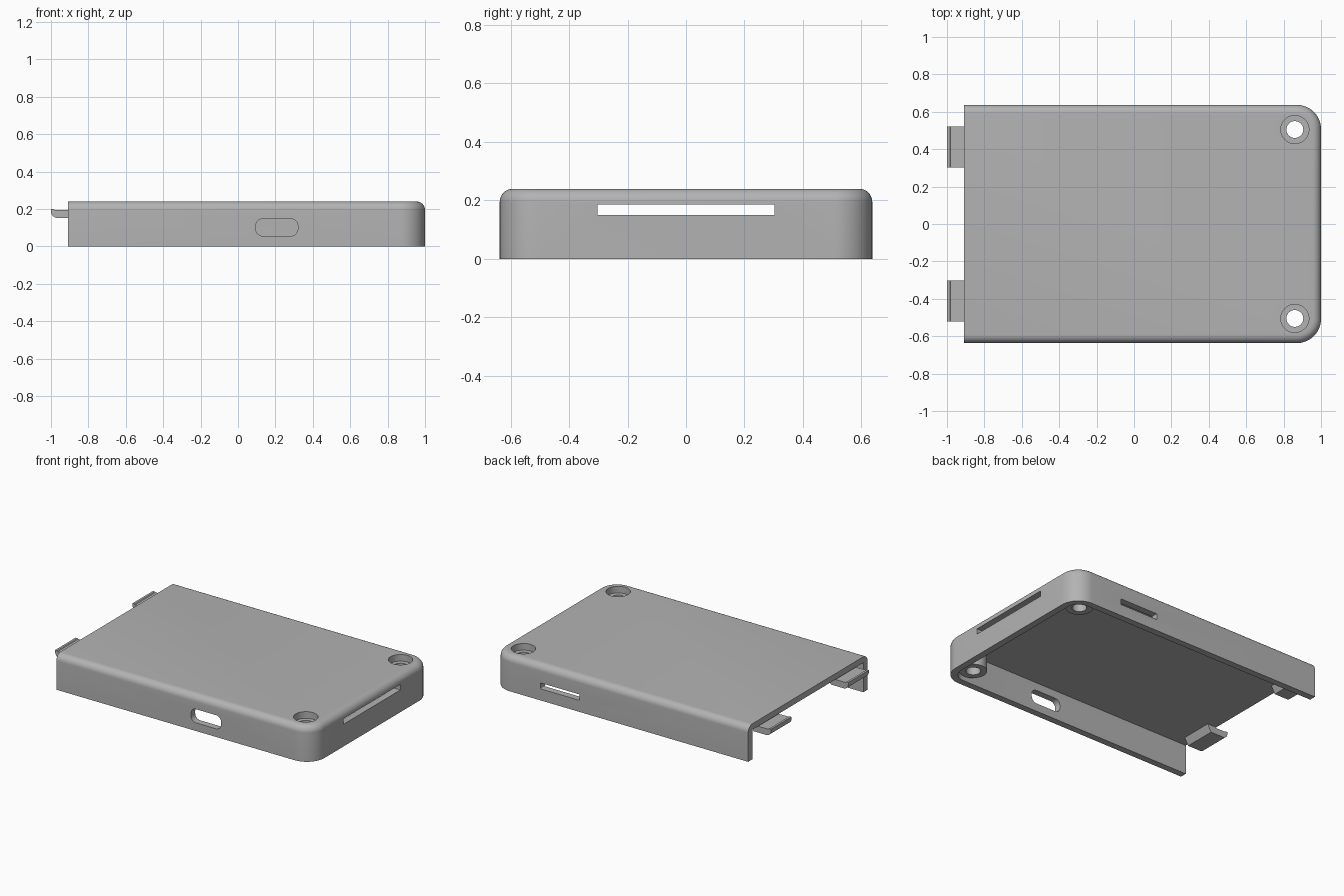
import bpy
import bmesh
import math

cube = bpy.data.objects.get("Cube")
if cube:
    bpy.data.objects.remove(cube, do_unlink=True)

# Body dimensions
OPEN_X, END_X, HALF_Y, HEIGHT = -0.91, 1.0, 0.637, 0.24
WALL, FILLET, CORNER = 0.045, 0.045, 0.13

grey = bpy.data.materials.new("light grey plastic")
grey.use_nodes = True
colour = (0.45, 0.45, 0.45, 1)
grey.diffuse_color = colour
grey.node_tree.nodes["Principled BSDF"].inputs["Base Color"].default_value = colour


def loft(name, rings):
    """Closed solid through equal-length rings of points."""
    bm = bmesh.new()
    loops = [[bm.verts.new(p) for p in ring] for ring in rings]
    n = len(loops[0])
    for a, b in zip(loops, loops[1:]):
        for i in range(n):
            j = (i + 1) % n
            bm.faces.new((a[i], a[j], b[j], b[i]))
    bm.faces.new(loops[0])
    bm.faces.new(loops[-1])
    bmesh.ops.recalc_face_normals(bm, faces=bm.faces)
    mesh = bpy.data.meshes.new(name)
    bm.to_mesh(mesh)
    bm.free()
    mesh.materials.append(grey)
    obj = bpy.data.objects.new(name, mesh)
    bpy.context.collection.objects.link(obj)
    return obj


def outline(inset, z, start_x):
    """Plan outline, rounded at the closed end only."""
    r = CORNER - inset
    pts = [(start_x, -HALF_Y + inset, z)]
    for side in (-1, 1):
        for i in range(13):
            a = math.radians(90 * i / 12) + (-math.pi / 2 if side < 0 else 0)
            pts.append((END_X - CORNER + r * math.cos(a),
                        side * (HALF_Y - CORNER) + r * math.sin(a), z))
    pts.append((start_x, HALF_Y - inset, z))
    return pts


def rounded_rect(u0, u1, v0, v1, r):
    """Rounded rectangle in two coordinates."""
    pts = []
    centres = ((u1 - r, v1 - r), (u0 + r, v1 - r), (u0 + r, v0 + r), (u1 - r, v0 + r))
    for k, (cu, cv) in enumerate(centres):
        for i in range(9):
            a = math.pi / 2 * (k + i / 8)
            pts.append((cu + r * math.cos(a), cv + r * math.sin(a)))
    return pts


def cylinder(name, x, y, z0, z1, r):
    ring = [(x + r * math.cos(math.tau * i / 48), y + r * math.sin(math.tau * i / 48))
            for i in range(48)]
    return loft(name, [[(u, v, z) for u, v in ring] for z in (z0, z1)])


def combine(obj, other, operation):
    """Boolean the other solid into obj, then discard it."""
    other.hide_render = True
    mod = obj.modifiers.new("Boolean", "BOOLEAN")
    mod.operation, mod.solver, mod.object = operation, "EXACT", other
    bpy.context.view_layer.objects.active = obj
    bpy.ops.object.modifier_apply(modifier=mod.name)
    bpy.data.objects.remove(other, do_unlink=True)


def smooth(obj):
    bpy.ops.object.select_all(action="DESELECT")
    obj.select_set(True)
    bpy.context.view_layer.objects.active = obj
    bpy.ops.object.shade_smooth_by_angle(angle=math.radians(30))


# Case shell: walls with a rounded top edge, hollow and open at one end
rings = [outline(0, 0, OPEN_X)]
for i in range(9):
    a = math.pi / 2 * i / 8
    rings.append(outline(FILLET * (1 - math.cos(a)),
                         HEIGHT - FILLET + FILLET * math.sin(a), OPEN_X))
shell = loft("case_shell", rings)
cavity = loft("cavity_cutter", [outline(WALL, z, -1.2) for z in (-0.1, HEIGHT - 0.04)])
combine(shell, cavity, "DIFFERENCE")

# Screw bosses with through holes and recessed heads
for side in (-1, 1):
    x, y = 0.86, side * 0.505
    combine(shell, cylinder("boss", x, y, 0.03, 0.22, 0.085), "UNION")
    combine(shell, cylinder("screw_hole", x, y, -0.1, 0.4, 0.045), "DIFFERENCE")
    combine(shell, cylinder("screw_recess", x, y, HEIGHT - 0.045, 0.4, 0.075), "DIFFERENCE")

# Port in the front wall, slot in the back wall, long slot in the end wall
port = rounded_rect(0.095, 0.32, 0.055, 0.147, 0.038)
combine(shell, loft("front_port", [[(u, y, v) for u, v in port] for y in (-0.8, -0.5)]),
        "DIFFERENCE")
slot = rounded_rect(0.35, 0.64, 0.078, 0.118, 0.005)
combine(shell, loft("back_slot", [[(u, y, v) for u, v in slot] for y in (0.5, 0.8)]),
        "DIFFERENCE")
slot = rounded_rect(-0.303, 0.303, 0.15, 0.187, 0.001)
combine(shell, loft("end_slot", [[(x, u, v) for u, v in slot] for x in (0.9, 1.1)]),
        "DIFFERENCE")
smooth(shell)

# Snap hooks under the open edge, with a raised lip at the tip
hook = [(-0.84, 0.205), (-0.87, 0.152), (-0.965, 0.152)]
for i in range(1, 7):
    a = math.pi / 2 * i / 6
    hook.append((-0.965 - 0.035 * math.sin(a), 0.187 - 0.035 * math.cos(a)))
hook += [(-1.0, 0.2), (-0.985, 0.2), (-0.98, 0.195), (-0.905, 0.195), (-0.9, 0.205)]
for side, name in ((-1, "front_hook"), (1, "back_hook")):
    smooth(loft(name, [[(x, side * y, z) for x, z in hook] for y in (0.303, 0.522)]))
